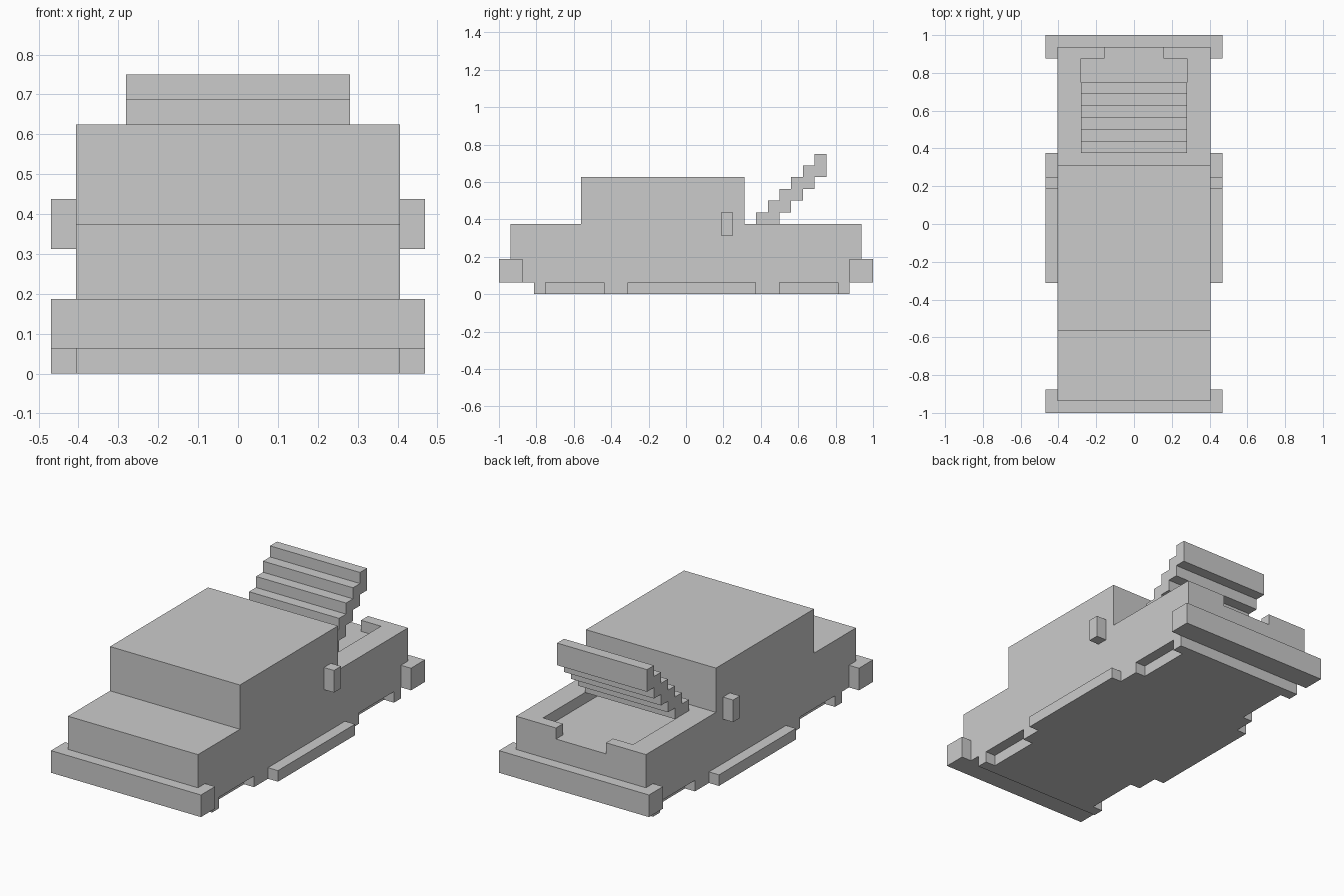
import bpy, bmesh
from mathutils import Vector

if "Cube" in bpy.data.objects:
    bpy.data.objects.remove(bpy.data.objects["Cube"])

U = 1 / 16  # the whole model sits on a grid of this step


def prism(name, points, to_start, sweep):
    """Extrude a flat outline (grid units) along the sweep vector."""
    bm = bmesh.new()
    face = bm.faces.new([bm.verts.new(Vector(to_start(a, b)) * U) for a, b in points])
    out = bmesh.ops.extrude_face_region(bm, geom=[face])
    moved = [g for g in out["geom"] if isinstance(g, bmesh.types.BMVert)]
    bmesh.ops.translate(bm, verts=moved, vec=Vector(sweep) * U)
    bmesh.ops.recalc_face_normals(bm, faces=bm.faces)
    mesh = bpy.data.meshes.new(name)
    bm.to_mesh(mesh)
    bm.free()
    obj = bpy.data.objects.new(name, mesh)
    bpy.context.collection.objects.link(obj)
    return obj


def side_prism(name, points, x0, x1):
    """(y, z) outline swept across x."""
    return prism(name, points, lambda y, z: (x0, y, z), (x1 - x0, 0, 0))


def plan_prism(name, points, z0, z1):
    """(x, y) outline swept up z."""
    return prism(name, points, lambda x, y: (x, y, z0), (0, 0, z1 - z0))


def box(name, x, y, z):
    return side_prism(name, [(y[0], z[0]), (y[1], z[0]), (y[1], z[1]), (y[0], z[1])], *x)


def mirrored(right):
    """Close a right-hand (x, y) outline with its mirror image."""
    return right + [(-x, y) for x, y in reversed(right)]


# Body with cabin
body = side_prism("body", [(-15, 1), (15, 1), (15, 6), (5, 6), (5, 10),
                           (-9, 10), (-9, 6), (-15, 6)], -6.5, 6.5)

# Open rear bay with a gap in the tail wall
cutter = plan_prism("bay_cutter", mirrored([(4.5, 6), (4.5, 14), (2.5, 14), (2.5, 16)]), 5, 7)
cut = body.modifiers.new("bay", 'BOOLEAN')
cut.operation, cut.solver, cut.object = 'DIFFERENCE', 'EXACT', cutter
bpy.context.view_layer.objects.active = body
bpy.ops.object.modifier_apply(modifier=cut.name)
bpy.data.objects.remove(cutter)

# Underbody, notched where the wheels would be
plan_prism("underbody", mirrored([
    (6.5, -13), (6.5, -12), (5.5, -12), (5.5, -7), (6.5, -7),
    (6.5, 8), (5.5, 8), (5.5, 13), (6.5, 13), (6.5, 14)]), 0, 1)

# Bumpers
box("front_bumper", (-7.5, 7.5), (-16, -14), (1, 3))
box("rear_bumper", (-7.5, 7.5), (14, 16), (1, 3))

# Side sills and side blocks
for side, s in (("right", 1), ("left", -1)):
    x = sorted((6.5 * s, 7.5 * s))
    box(side + "_sill", x, (-5, 6), (0, 1))
    box(side + "_side_block", x, (3, 4), (5, 7))

# Raised stepped lid over the bay
upper = [p for k in range(6) for p in ((6 + k, 6 + k), (6 + k, 7 + k))]
lower = [(12, 12), (12, 10)] + [p for k in range(3, -1, -1)
                                for p in ((8 + k, 7 + k), (8 + k, 6 + k))]
lower = [(12, 12), (12, 10)]
for k in range(4, 0, -1):
    lower += [(7 + k, 6 + k), (7 + k, 5 + k)]
side_prism("raised_lid", upper + lower, -4.5, 4.5)
